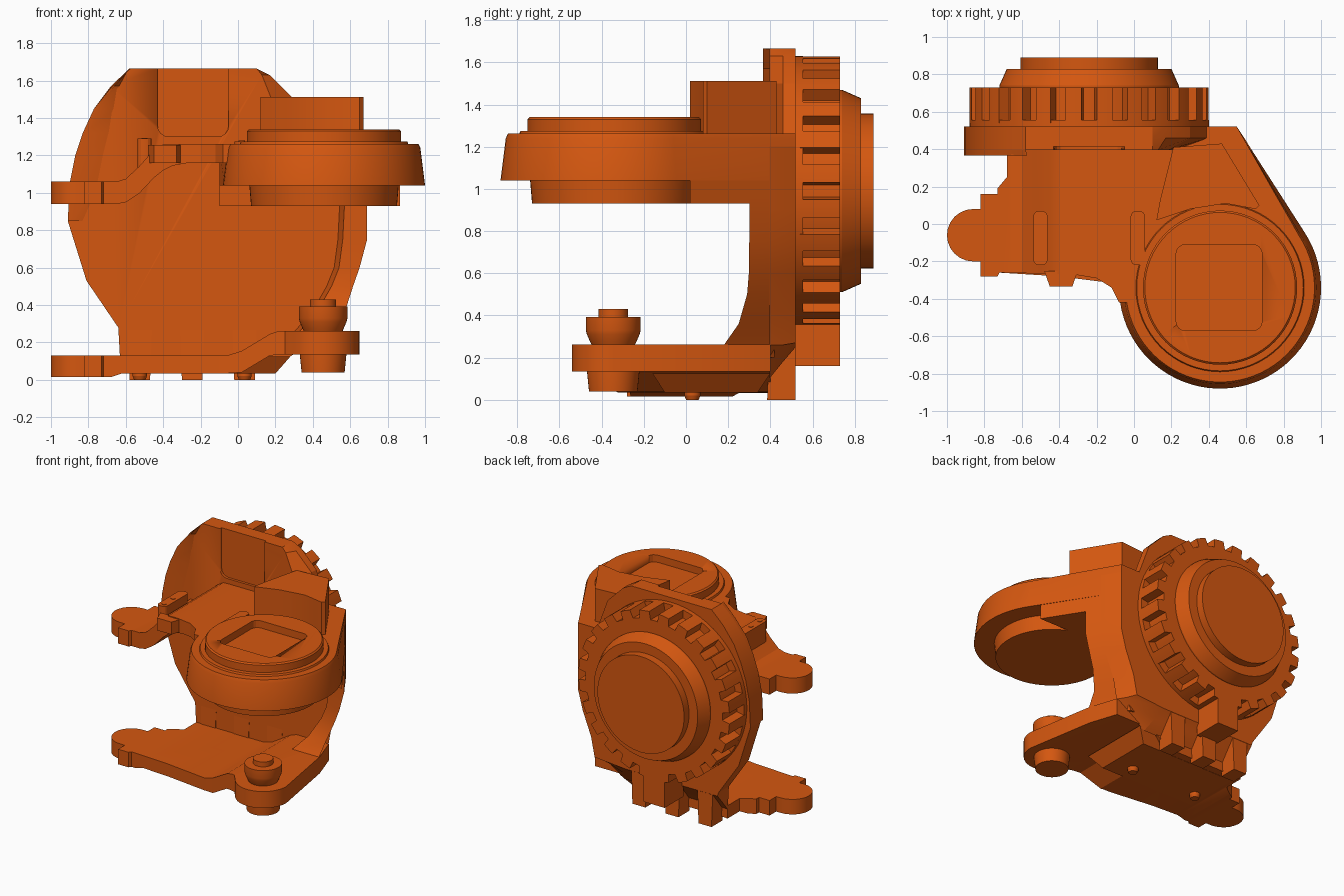
import bpy, bmesh, math

if "Cube" in bpy.data.objects:
    bpy.data.objects.remove(bpy.data.objects["Cube"], do_unlink=True)

orange = bpy.data.materials.new("burnt_orange")
orange.use_nodes = True
COLOR = (0.66, 0.095, 0.005, 1)
orange.diffuse_color = COLOR
orange.node_tree.nodes["Principled BSDF"].inputs["Base Color"].default_value = COLOR

GEAR_X, GEAR_Z = -0.24, 0.99
HEAD = (0.46, -0.34)


def finish(name, bm):
    bmesh.ops.recalc_face_normals(bm, faces=bm.faces)
    mesh = bpy.data.meshes.new(name)
    bm.to_mesh(mesh)
    bm.free()
    mesh.materials.append(orange)
    obj = bpy.data.objects.new(name, mesh)
    bpy.context.collection.objects.link(obj)
    bpy.ops.object.select_all(action="DESELECT")
    obj.select_set(True)
    bpy.context.view_layer.objects.active = obj
    bpy.ops.object.shade_smooth_by_angle(angle=math.radians(20))
    return obj


def loft_mesh(layers, axis="z"):
    """Stack outlines of equal length along an axis and cap both ends."""
    place = {"y": lambda p, h: (p[0], h, p[1]),
             "z": lambda p, h: (p[0], p[1], h)}[axis]
    bm = bmesh.new()
    rings = [[bm.verts.new(place(p, h)) for p in pts] for pts, h in layers]
    for a, b in zip(rings, rings[1:]):
        for i in range(len(a)):
            j = (i + 1) % len(a)
            bm.faces.new((a[i], a[j], b[j], b[i]))
    bm.faces.new(rings[0])
    bm.faces.new(rings[-1])
    return bm


def loft(name, layers, axis="z"):
    return finish(name, loft_mesh(layers, axis))


def prism(name, pts, lo, hi, axis="z"):
    return loft(name, [(pts, lo), (pts, hi)], axis)


def arc(center, r, start, end, n):
    angles = [math.radians(start + (end - start) * i / n) for i in range(n + 1)]
    return [(center[0] + r * math.cos(a), center[1] + r * math.sin(a)) for a in angles]


def turned(name, center, steps, axis="z"):
    return loft(name, [(arc(center, r, 0, 360, 64)[:-1], h) for r, h in steps], axis)


def rect(x0, x1, y0, y1):
    return [(x0, y0), (x1, y0), (x1, y1), (x0, y1)]


def rounded(x0, x1, y0, y1, r):
    pts = []
    for cx, cy, a in ((x1 - r, y1 - r, 0), (x0 + r, y1 - r, 90),
                      (x0 + r, y0 + r, 180), (x1 - r, y0 + r, 270)):
        pts += arc((cx, cy), r, a, a + 90, 4)
    return pts


def cut(obj, cutter):
    mod = obj.modifiers.new("pocket", "BOOLEAN")
    mod.operation, mod.object = "DIFFERENCE", cutter
    cutter.hide_render = True
    bpy.ops.object.select_all(action="DESELECT")
    obj.select_set(True)
    bpy.context.view_layer.objects.active = obj
    bpy.ops.object.modifier_apply(modifier=mod.name)
    bpy.data.objects.remove(cutter, do_unlink=True)


def bent_plate(name, outline, bends):
    """Plate whose bottom and top heights follow (x, bottom, top) bend points."""
    bm = loft_mesh([(outline, 0), (outline, 1)])
    for x, _, _ in bends:
        bmesh.ops.bisect_plane(bm, geom=bm.verts[:] + bm.edges[:] + bm.faces[:],
                               plane_co=(x, 0, 0), plane_no=(1, 0, 0))
    for v in bm.verts:
        k = 2 if v.co.z > 0.5 else 1
        z = bends[0][k] if v.co.x < bends[0][0] else bends[-1][k]
        for a, b in zip(bends, bends[1:]):
            if a[0] <= v.co.x <= b[0]:
                t = (v.co.x - a[0]) / (b[0] - a[0])
                z = a[k] + t * (b[k] - a[k])
        v.co.z = z
    return finish(name, bm)


# Rear wall: one outline, narrowing toward the back on the right, undercut at the bottom
flank = [(-0.91, 0.85), (-0.9, 1.05), (-0.87, 1.2), (-0.83, 1.32), (-0.77, 1.45),
         (-0.68, 1.57), (-0.58, 1.665)]
left = [(-0.63, 0.04), (-0.64, 0.28), (-0.81, 0.53)] + flank
crown = [(0.1, 1.665), (0.17, 1.63), (0.3, 1.5), (0.4, 1.23)]
right = [(0.69, 1.2), (0.69, 0.9), (0.69, 0.75), (0.65, 0.6), (0.58, 0.42), (0.55, 0.26), (0.3, 0.04)]


def wall_outline(crown_scale, inset, floor):
    pts = left + [(0.1 + crown_scale * (x - 0.1), z) for x, z in crown]
    pts += [(x - inset, z) for x, z in right]
    return [(x, max(z, floor + 0.02 * (z > 0.1))) for x, z in pts]


wall = loft("rear_wall", [(wall_outline(0.4, 0.06, 0.1), 0.395), (wall_outline(1, 0.1, 0.18), 0.46),
                          (wall_outline(1, 0.14, 0.25), 0.52)], "y")
cut(wall, prism("wall_cutter", rounded(-0.43, -0.05, 1.3, 1.8, 0.06), 0.3, 0.415, "y"))
fold = [(-0.82, 0.85), (-0.73, 1.05), (-0.7, 1.2), (-0.67, 1.32), (-0.65, 1.45),
        (-0.63, 1.57), (-0.579, 1.664)]
slant = [(x + 0.008, z) for x, z in flank]
loft("left_flange", [(flank + fold[::-1], 0.4),
                     (flank[:5] + [(-0.675, 1.565), (-0.58, 1.66)] + slant[::-1], 0.365)], "y")

# Raised rim running down the right edge of the wall and flaring onto the lower plate
rim = [(0.2, 0.25, 0.54, 0.17), (0.26, 0.3, 0.56, 0.18), (0.36, 0.39, 0.57, 0.25),
       (0.5, 0.47, 0.615, 0.29), (0.6, 0.51, 0.65, 0.298), (0.75, 0.53, 0.69, 0.3),
       (0.95, 0.54, 0.69, 0.3)]
loft("right_rim", [([(inner, 0.41), (inner + 0.03, front), (outer, front),
                     (outer - 0.636 * (0.42 - front), 0.42)], z) for z, inner, outer, front in rim])

# Toothed drum on the back
axis_point = (GEAR_X, GEAR_Z)
turned("drum_rim", axis_point, [(0.64, 0.5), (0.64, 0.555)], "y")
turned("drum", axis_point, [(0.58, 0.54), (0.58, 0.73)], "y")
turned("drum_cone", axis_point, [(0.48, 0.72), (0.48, 0.74), (0.44, 0.83)], "y")
turned("drum_cap", axis_point, [(0.367, 0.82), (0.367, 0.89)], "y")
TEETH = 24
for i in range(TEETH):
    mid = 360 * (i + 0.5) / TEETH
    pts = arc(axis_point, 0.64, mid - 3.8, mid + 3.8, 3) + arc(axis_point, 0.57, mid + 4.8, mid - 4.8, 3)
    prism(f"drum_tooth_{i + 1}", pts, 0.54, 0.73, "y")

# Feet under the drum
for side, x in (("left", 0.035), ("middle", -0.245), ("right", -0.525)):
    loft(f"{side}_foot", [(rect(x - 0.055, x + 0.055, 0.385, 0.52), 0),
                          (rect(x - 0.07, x + 0.07, 0.4, 0.518), 0.4)])
    if side != "middle":
        turned(f"{side}_bottom_stud", (x, 0.03), [(0.03, 0), (0.038, 0.02), (0.038, 0.06)])
prism("drum_support", rect(GEAR_X - 0.09, GEAR_X + 0.09, 0.16, 0.45), 0.5, 0.73, "y")

# Matching side knobs on both bent plates
knob = ([(-0.73, 0.19), (-0.73, 0.16), (-0.82, 0.16), (-0.82, 0.08)]
        + arc((-0.86, -0.06), 0.14, 90, 270, 12)
        + [(-0.82, -0.2), (-0.82, -0.28), (-0.73, -0.28), (-0.72, -0.26)])
lower_outline = ([(0.56, 0.19), (0.49, 0.4), (-0.63, 0.4), (-0.63, 0.25)] + knob
                 + [(-0.4, -0.28), (0.0, -0.33), (0.25, -0.4)]
                 + arc((0.455, -0.345), 0.195, 220, 360, 14))
bent_plate("lower_plate", lower_outline,
           [(-0.68, 0.015, 0.13), (-0.62, 0.035, 0.13), (-0.06, 0.035, 0.13),
            (0.02, 0.04, 0.155), (0.17, 0.13, 0.245), (0.22, 0.135, 0.262)])
loft("lower_keel", [(rect(-0.6, 0.2, -0.1, 0.34), 0.034), (rect(-0.6, 0.28, -0.16, 0.4), 0.125)])

upper_outline = ([(0.05, 0.45), (-0.68, 0.45), (-0.68, 0.25)] + knob
                 + [(-0.5, -0.265), (-0.32, -0.27), (-0.2, -0.29), (-0.12, -0.34), (-0.08, -0.42),
                    (0.05, -0.42)])
bent_plate("upper_plate", upper_outline,
           [(-0.65, 0.94, 1.06), (-0.6, 0.95, 1.075), (-0.53, 0.995, 1.14), (-0.45, 1.08, 1.23),
            (-0.4, 1.12, 1.26), (-0.35, 1.145, 1.262), (-0.27, 1.16, 1.262)])

# Raised clips on the upper plate
for side, x, base, top in (("right", -0.5, 1.13, 1.29), ("left", 0.02, 1.24, 1.275)):
    prism(f"{side}_clip", rounded(x - 0.038, x + 0.038, -0.22, 0.07, 0.03), base, top)
    for y in (-0.18, -0.07):
        turned(f"{side}_clip_pin", (x, y), [(0.017, top - 0.01), (0.017, top + 0.004)])
prism("front_tab", [(-0.48, -0.25), (-0.45, -0.335), (-0.33, -0.335), (-0.3, -0.25)], 1.16, 1.255)


# Upper arm sweeping into the round head
def arm_outline(r):
    return [(-0.1, 0.02), (-0.1, 0.52), (0.55, 0.52)] + arc(HEAD, r, 33, -190, 48)


loft("upper_arm", [(arm_outline(0.54), 1.04), (arm_outline(0.515), 1.24), (arm_outline(0.505), 1.262)])
prism("arm_underside", [(-0.1, 0.02), (-0.1, 0.5), (0.562, 0.5), (0.866, 0.02)], 0.93, 1.05)
turned("head_underside", HEAD, [(0.39, 0.93), (0.4, 1.05)])
turned("head_rim", HEAD, [(0.455, 1.25), (0.445, 1.275)])
head_cap = turned("head_cap", HEAD, [(0.412, 1.2), (0.412, 1.33), (0.402, 1.34)])
cut(head_cap, prism("cap_cutter", rounded(0.225, 0.685, -0.57, -0.11, 0.05), 1.285, 1.5))

# Tower block behind the head
tower = [(0.12, 0.02), (0.14, 0.13), (0.21, 0.41), (0.47, 0.43), (0.67, 0.1), (0.65, 0.08),
         (0.49, 0.11), (0.3, 0.08)]
prism("tower", tower, 1.2, 1.512)

# Pivot pin on the lower plate
turned("pivot_pin", (0.455, -0.345),
       [(0.115, 0.04), (0.125, 0.14), (0.125, 0.2), (0.1, 0.255), (0.11, 0.275),
        (0.125, 0.31), (0.13, 0.33), (0.13, 0.392), (0.07, 0.393), (0.07, 0.43)])
